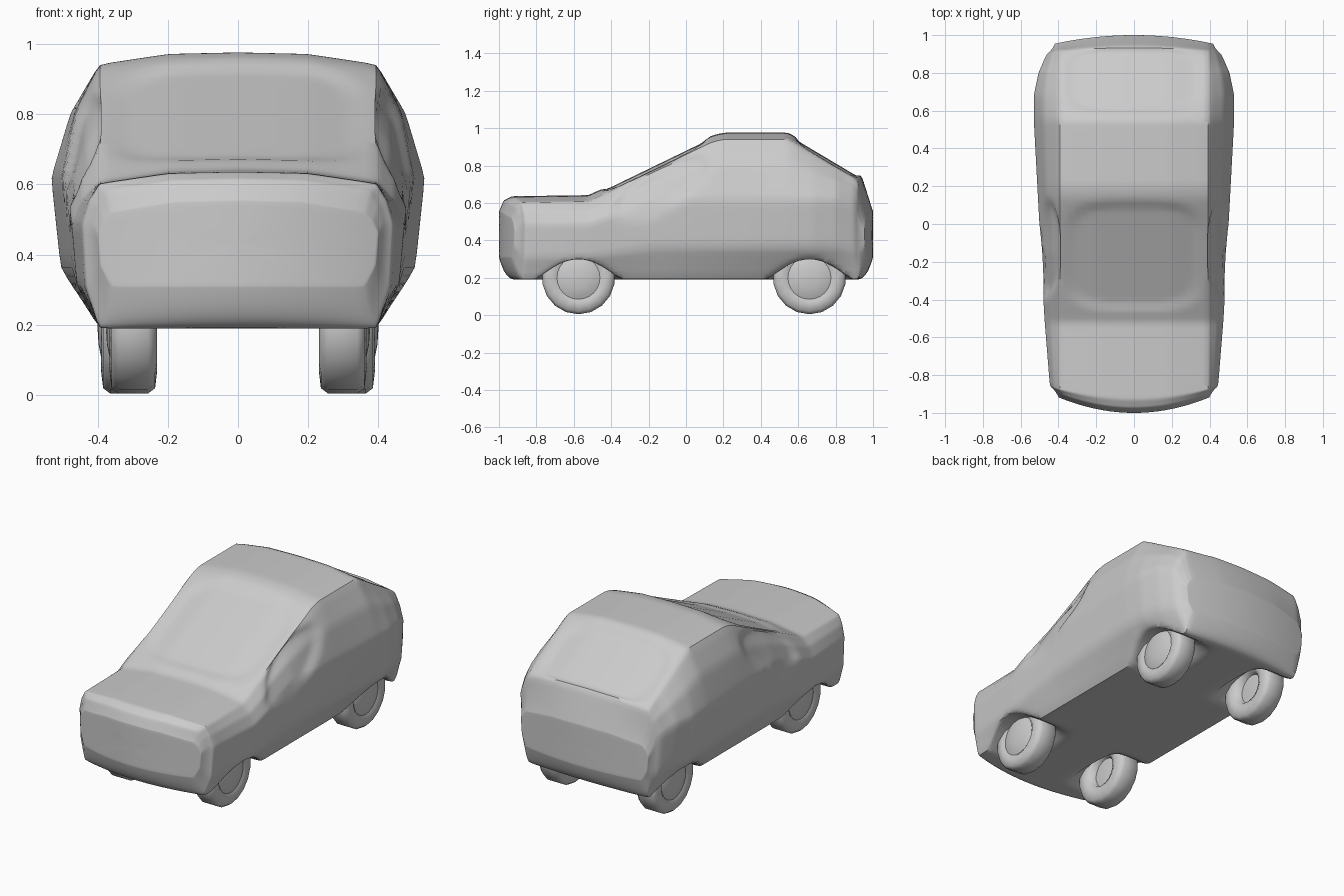
import bpy, bmesh, math
from mathutils import Vector

if "Cube" in bpy.data.objects:
    bpy.data.objects.remove(bpy.data.objects["Cube"])


def smoothstep(a, b, t):
    t = max(0, min(1, (t - a) / (b - a)))
    return t * t * (3 - 2 * t)


def follow(curve, y):
    # Height or width along a polyline profile
    for (ya, va), (yb, vb) in zip(curve, curve[1:]):
        if y <= yb:
            return va + (vb - va) * (y - ya) / (yb - ya)
    return curve[-1][1]


def make_object(name, bm):
    bmesh.ops.recalc_face_normals(bm, faces=bm.faces)
    me = bpy.data.meshes.new(name)
    bm.to_mesh(me)
    bm.free()
    ob = bpy.data.objects.new(name, me)
    bpy.context.collection.objects.link(ob)
    bpy.ops.object.select_all(action='DESELECT')
    bpy.context.view_layer.objects.active = ob
    ob.select_set(True)
    bpy.ops.object.shade_smooth_by_angle(angle=math.radians(50))
    return ob


def loft(name, rings):
    bm = bmesh.new()
    loops = [[bm.verts.new(p) for p in r] for r in rings]
    n = len(loops[0])
    for a, b in zip(loops, loops[1:]):
        for i in range(n):
            j = (i + 1) % n
            bm.faces.new((a[i], a[j], b[j], b[i]))
    bm.faces.new(loops[0])
    bm.faces.new(loops[-1])
    return make_object(name, bm)


# Body profiles along y: widest half width, and height of the top side edge
WIDTH = [(-1, .40), (-.93, .44), (-.5, .475), (.55, .532), (.68, .532), (.8, .507), (1, .42)]
TOP = [(-1, .52), (-.975, .58), (-.93, .602), (-.52, .608), (.14, .928), (.2, .942),
       (.55, .942), (.94, .71), (1, .52)]


def section(y, scale=1):
    w, ze = follow(WIDTH, y), follow(TOP, y)
    zb = .19 + .12 * max(0, (abs(y) - .9) / .1) ** 3
    e = min(.395, w - .04)
    zc = ze + .034
    belt = min(.62, zb + (ze - zb) * .72)
    bow = .1 * smoothstep(.82, 1, -y) - .05 * smoothstep(.88, 1, y)
    half = [(0, zb), (e, zb), (e + (w - e) * .8, zb + (belt - zb) * .4), (w, belt),
            (e + (w - e) * .6, belt + (ze - belt) * .57),
            (e, ze), (e / 2, ze + (zc - ze) * .87), (0, zc)]
    pts = []
    for a, b in zip(half, half[1:]):
        a, b = Vector(a), Vector(b)
        n = 12 if b.y == a.y else 6
        pts += [a.lerp(b, k / n) for k in range(n)]
    pts.append(Vector(half[-1]))
    pts += [Vector((-p.x, p.y)) for p in pts[-2:0:-1]]
    # Scaled sections close the bowed ends
    mid = Vector((0, .43))
    pts = [mid + (p - mid) * scale for p in pts]
    return [Vector((p.x, y + bow * (p.x / .44) ** 2, p.y)) for p in pts]


def sculpt(p):
    ax = abs(p.x)
    # Windscreen and rear window hollows
    if p.z > .6 and ax < .4:
        for cy, hy, lean in ((-.17, .28, .006), (.76, .17, -.006)):
            r = (ax / .36) ** 4 + (abs(p.y - cy) / hy) ** 4
            p = p + Vector((0, lean, -.012)) * (1 - smoothstep(.7, 1.1, r))
    # Side window hollows, tilted along the windscreen
    if ax > .4:
        dy, dz = p.y + .13, p.z - .69
        u, v = dy * .88 + dz * .47, dz * .88 - dy * .47
        r = (u / .29) ** 2 + (v / .105) ** 2
        p.x -= math.copysign(.022 * (1 - smoothstep(.6, 1.1, r)), p.x)
    # Wheel arches
    for cy in (-.575, .66):
        d = abs(p.y - cy) / .235
        if d < 1 and p.z < .4:
            rise = .109 * (1 - d * d) ** 1.3 * smoothstep(.14, .25, ax)
            p.z = max(p.z, .19 + rise)
    return p


def build_body():
    caps = [k / 8 for k in range(1, 8)]
    ys = [-math.cos(math.pi * k / 120) for k in range(1, 120)]
    rings = [section(-1, s) for s in [.02] + caps + [1]]
    rings += [section(y) for y in ys]
    rings += [section(1, s) for s in [1] + caps[::-1] + [.02]]
    body = loft("car_body", [[sculpt(p) for p in r] for r in rings])
    soften = body.modifiers.new("soften", 'SMOOTH')
    soften.factor, soften.iterations = .5, 2


def lathe(name, profile, centre, side, segments):
    # Spins (x offset, radius) points around the axle
    rings = []
    for dx, r in profile:
        ring = []
        for k in range(segments):
            a = 2 * math.pi * k / segments
            ring.append(Vector((side * (centre.x + dx), centre.y + r * math.sin(a),
                                centre.z + r * math.cos(a))))
        rings.append(ring)
    return loft(name, rings)


# Wheels
TYRE = [(-.025, .03), (-.02, .085), (-.05, .095), (-.068, .13), (-.062, .18), (-.042, .195),
        (.042, .195), (.062, .18), (.068, .13), (.055, .112), (.05, .06)]
HUB = [(.03, .115), (.058, .115), (.068, .09), (.075, .055), (.078, .01)]

build_body()
for label, x, y in (("front", .298, -.575), ("rear", .322, .66)):
    for side, hand in ((1, "left"), (-1, "right")):
        centre = Vector((x, y, .2))
        lathe(f"{label}_{hand}_tyre", TYRE, centre, side, 18)
        lathe(f"{label}_{hand}_hub", HUB, centre, side, 24)
